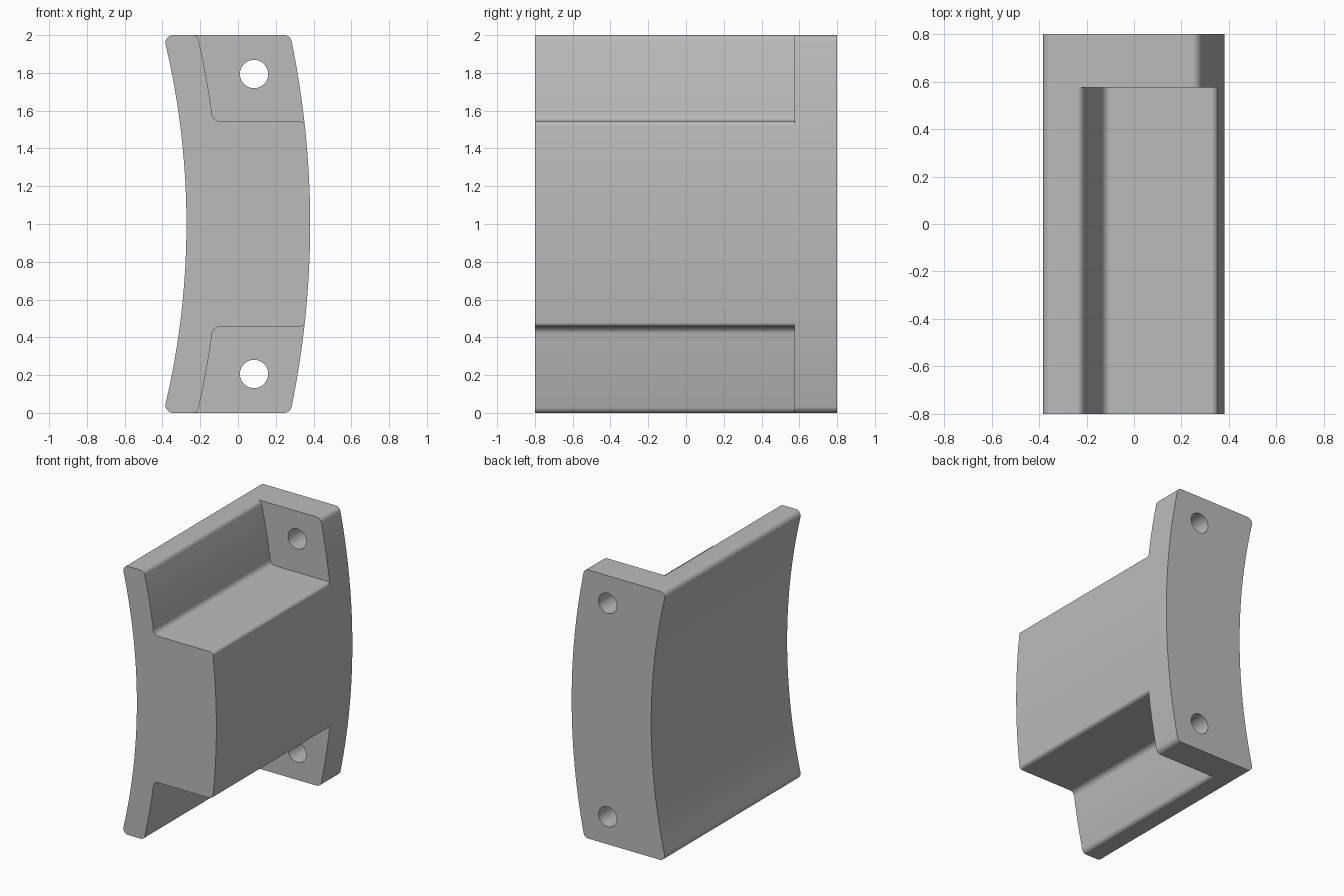
import bpy, bmesh, math
from mathutils import Vector

if "Cube" in bpy.data.objects:
    bpy.data.objects.remove(bpy.data.objects["Cube"], do_unlink=True)

grey = bpy.data.materials.new("plain grey")
grey.use_nodes = True
GREY = (0.5, 0.5, 0.5, 1)
grey.diffuse_color = GREY
grey.node_tree.nodes["Principled BSDF"].inputs["Base Color"].default_value = GREY

# Concentric curved faces, centred far to the right of the block
CENTRE = -4.435
R_INNER, R_WALL, R_OUTER = 4.162, 4.337, 4.817
FLANGE_Y, HALF_Y = 0.575, 0.8


def arc_x(radius, z):
    return CENTRE + math.sqrt(radius ** 2 - (z - 1) ** 2)


def arc(radius, z0, z1, n):
    zs = [z0 + (z1 - z0) * i / n for i in range(n + 1)]
    return [(arc_x(radius, z), z) for z in zs]


def rounded(points, radii, steps=8):
    """Fillet the corners whose index is in radii."""
    out = []
    for i, p in enumerate(points):
        p = Vector(p)
        if i not in radii:
            out.append(p)
            continue
        a = (Vector(points[i - 1]) - p).normalized()
        b = (Vector(points[(i + 1) % len(points)]) - p).normalized()
        half = a.angle(b) / 2
        r = radii[i]
        centre = p + (a + b).normalized() * r / math.sin(half)
        start = p + a * r / math.tan(half) - centre
        end = p + b * r / math.tan(half) - centre
        total = math.pi - 2 * half
        for k in range(steps + 1):
            t = k / steps
            out.append(centre + (start * math.sin((1 - t) * total)
                                 + end * math.sin(t * total)) / math.sin(total))
    return out


def prism(name, outline, y0, y1):
    bm = bmesh.new()
    face = bm.faces.new([bm.verts.new((p[0], y0, p[1])) for p in outline])
    ext = bmesh.ops.extrude_face_region(bm, geom=[face])
    verts = [v for v in ext["geom"] if isinstance(v, bmesh.types.BMVert)]
    bmesh.ops.translate(bm, verts=verts, vec=(0, y1 - y0, 0))
    bmesh.ops.recalc_face_normals(bm, faces=bm.faces)
    mesh = bpy.data.meshes.new(name)
    bm.to_mesh(mesh)
    bm.free()
    mesh.materials.append(grey)
    obj = bpy.data.objects.new(name, mesh)
    bpy.context.collection.objects.link(obj)
    return obj


# Curved block with rounded long edges
N = 28
outline = arc(R_INNER, 0, 2, N) + arc(R_OUTER, 2, 0, N)
block = prism("curved_bracket",
              rounded(outline, {i: 0.04 for i in (0, N, N + 1, 2 * N + 1)}),
              -HALF_Y, HALF_Y)

# Step cutter: follows the thin wall, the ledge, and flares at both rounded edges
STEP = 1.545
W = 8
wall = arc(R_WALL, 2.001, STEP, W)
step = [(-0.3, 2.2), (-0.3, 2.001)] + wall
step += [(arc_x(R_OUTER, STEP), STEP),
         (arc_x(R_OUTER, STEP - 0.06) + 0.002, STEP - 0.06),
         (0.6, STEP - 0.06), (0.6, 2.2)]
step = rounded(step, {2: 0.035, 2 + W: 0.04, 3 + W: 0.03})
cutters = []
for label, mirror in (("upper", False), ("lower", True)):
    pts = [(x, 2 - z if mirror else z) for x, z in step]
    cutters.append(prism(label + "_step_cutter", pts, -1, FLANGE_Y))
    hole_z = 0.206 if mirror else 1.794
    ring = [(0.085 + 0.075 * math.cos(k * math.tau / 40),
             hole_z + 0.075 * math.sin(k * math.tau / 40)) for k in range(40)]
    cutters.append(prism(label + "_hole_cutter", ring, 0.4, 1))

bpy.ops.object.select_all(action="DESELECT")
bpy.context.view_layer.objects.active = block
block.select_set(True)
for cutter in cutters:
    cutter.hide_render = True
    mod = block.modifiers.new("cut", "BOOLEAN")
    mod.operation, mod.solver, mod.object = "DIFFERENCE", "EXACT", cutter
    bpy.ops.object.modifier_apply(modifier=mod.name)
    bpy.data.objects.remove(cutter, do_unlink=True)

# Smooth curved faces, crisp edges
bpy.ops.object.shade_smooth_by_angle(angle=math.radians(30))
weighted = block.modifiers.new("even shading", "WEIGHTED_NORMAL")
weighted.keep_sharp = True
